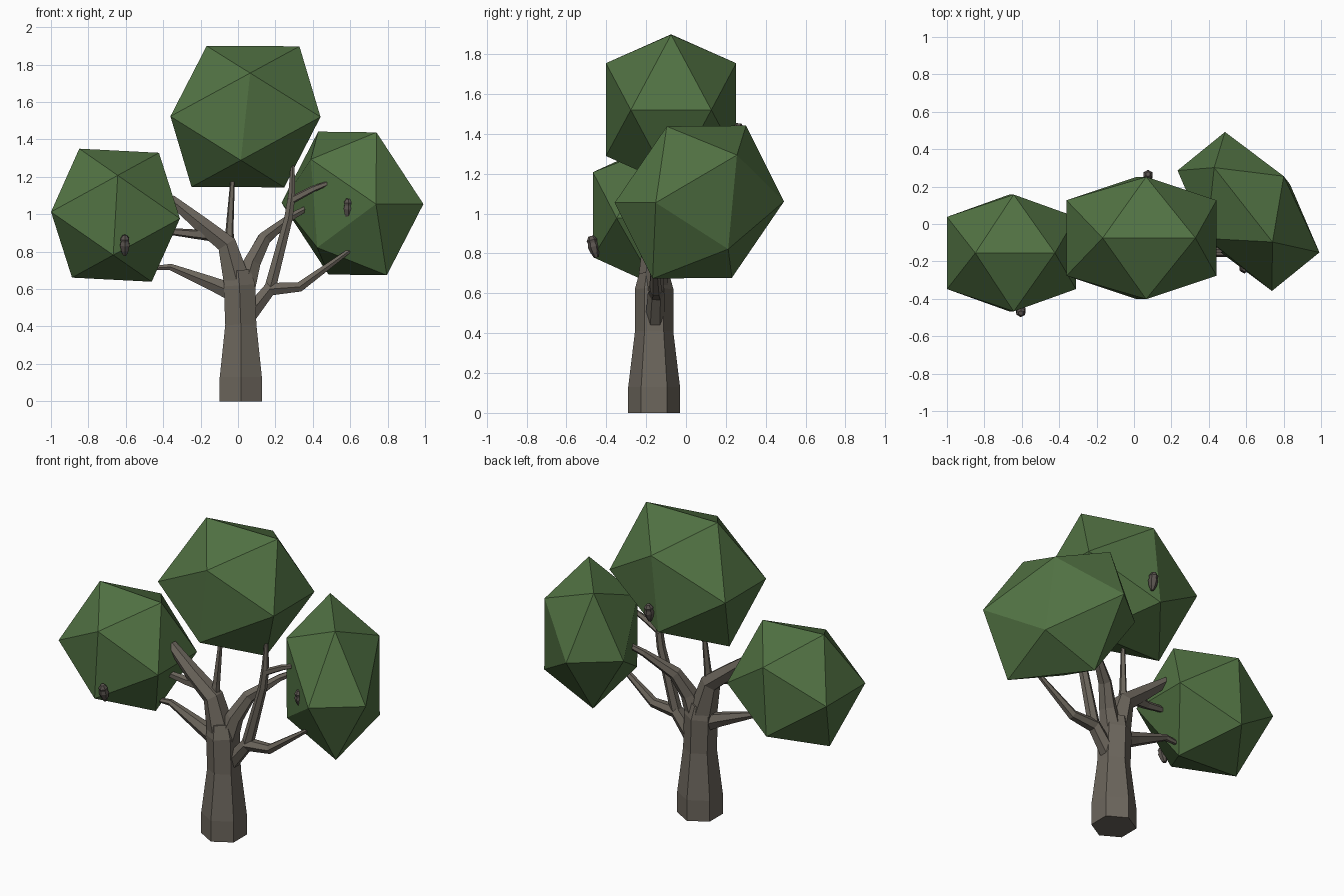
import bpy, bmesh, math
from mathutils import Vector

if "Cube" in bpy.data.objects:
    bpy.data.objects.remove(bpy.data.objects["Cube"])


def material(name, rgb):
    m = bpy.data.materials.new(name)
    m.use_nodes = True
    m.diffuse_color = (*rgb, 1)
    m.node_tree.nodes["Principled BSDF"].inputs["Base Color"].default_value = (*rgb, 1)
    return m


BARK = material("grey_brown_bark", (0.15, 0.132, 0.108))
LEAF = material("leaf_green", (0.083, 0.168, 0.056))
SHELL = material("dark_grey_brown", (0.105, 0.09, 0.08))


def finish(name, bm, mat):
    bmesh.ops.recalc_face_normals(bm, faces=bm.faces)
    me = bpy.data.meshes.new(name)
    bm.to_mesh(me)
    bm.free()
    me.materials.append(mat)
    ob = bpy.data.objects.new(name, me)
    bpy.context.collection.objects.link(ob)
    return ob


def tube(name, points, radii, sides=6, mat=BARK):
    """Faceted tapered limb through the points."""
    pts = [Vector(p) for p in points]
    bm = bmesh.new()
    rings = []
    for i, (p, r) in enumerate(zip(pts, radii)):
        t = Vector()
        if i > 0:
            t += (p - pts[i - 1]).normalized()
        if i < len(pts) - 1:
            t += (pts[i + 1] - p).normalized()
        t.normalize()
        u = Vector((0, 1, 0))
        u = (u - t * u.dot(t)).normalized()
        v = t.cross(u)
        angles = [math.tau * k / sides for k in range(sides)]
        rings.append([bm.verts.new(p + (u * math.cos(a) + v * math.sin(a)) * r) for a in angles])
    for a, b in zip(rings, rings[1:]):
        for k in range(sides):
            n = (k + 1) % sides
            bm.faces.new((a[k], a[n], b[n], b[k]))
    bm.faces.new(rings[0])
    bm.faces.new(rings[-1])
    return finish(name, bm, mat)


def crown(name, centre, x, y, z):
    """Icosahedron spanned by three stretched axes."""
    phi = (1 + math.sqrt(5)) / 2
    c, x, y, z = Vector(centre), Vector(x), Vector(y), Vector(z)
    bm = bmesh.new()
    for long, short in ((z, x), (y, z), (x, y)):
        for s in (-1, 1):
            for t in (-1, 1):
                bm.verts.new(c + long * phi * s + short * t)
    bmesh.ops.convex_hull(bm, input=bm.verts)
    return finish(name, bm, LEAF)


# Foliage
crown("middle_crown", (0.04, -0.075, 1.522), (0.248, 0, -0.001), (0, 0.202, 0), (0.025, 0, 0.233))
crown("right_crown", (-0.655, -0.155, 0.995), (0.213, 0, -0.011), (0, 0.193, 0), (0.012, 0, 0.213))
crown("left_crown", (0.612, 0.067, 1.058), (0.156, -0.199, -0.002),
      (0.127, 0.103, 0), (-0.017, 0.022, 0.236))

# Trunk
Y = -0.16
tube("trunk", [(0.015, Y, 0), (0.015, Y, 0.13), (0.015, Y, 0.41), (0.008, Y, 0.62), (0, Y, 0.7)],
     [0.13, 0.13, 0.096, 0.097, 0.075])

# Branches on the model's right
tube("right_upper_branch", [(0, Y, 0.62), (-0.06, Y, 0.84), (-0.2, Y, 0.95), (-0.36, -0.145, 1.08)],
     [0.085, 0.06, 0.048, 0.03])
tube("right_upper_twig", [(-0.15, Y, 0.89), (-0.24, -0.17, 0.895), (-0.38, -0.17, 0.91)],
     [0.035, 0.026, 0.018], 5)
tube("crown_spike", [(-0.05, Y, 0.8), (-0.045, -0.15, 0.92), (-0.028, -0.13, 1.2)],
     [0.035, 0.022, 0.012], 5)
tube("right_lower_branch", [(0, Y, 0.57), (-0.14, Y, 0.63), (-0.36, -0.15, 0.718), (-0.44, -0.15, 0.713)],
     [0.058, 0.042, 0.02, 0.014])

# Branches on the model's left
tube("left_upper_branch", [(0.03, Y, 0.6), (0.075, -0.14, 0.74), (0.14, -0.09, 0.87),
                           (0.29, 0, 0.99), (0.4, 0.05, 1.05)],
     [0.07, 0.052, 0.04, 0.022, 0.014])
tube("left_lower_branch", [(0.05, -0.155, 0.45), (0.17, -0.15, 0.6), (0.33, -0.15, 0.612), (0.61, -0.16, 0.815)],
     [0.05, 0.042, 0.03, 0.012])
tube("left_rising_branch", [(0.165, -0.15, 0.58), (0.27, -0.14, 0.98), (0.287, -0.14, 1.1), (0.293, -0.137, 1.29)],
     [0.036, 0.026, 0.022, 0.01])
tube("left_rising_twig", [(0.275, -0.14, 1.07), (0.4, -0.14, 1.135), (0.53, -0.14, 1.185)],
     [0.022, 0.018, 0.01], 5)


# Small husks clinging to the foliage
def husk(name, base, lean):
    profile = ((0, 0.01), (0.025, 0.022), (0.055, 0.029), (0.075, 0.024), (0.088, 0.027), (0.108, 0.013))
    b = Vector(base)
    tube(name, [b + Vector((0, lean * h, h)) for h, r in profile], [r for h, r in profile], 6, SHELL)


husk("right_husk", (-0.605, -0.45, 0.78), -0.25)
husk("left_husk", (0.59, -0.225, 0.975), -0.15)
husk("back_husk", (0.075, 0.25, 1.345), 0.15)
